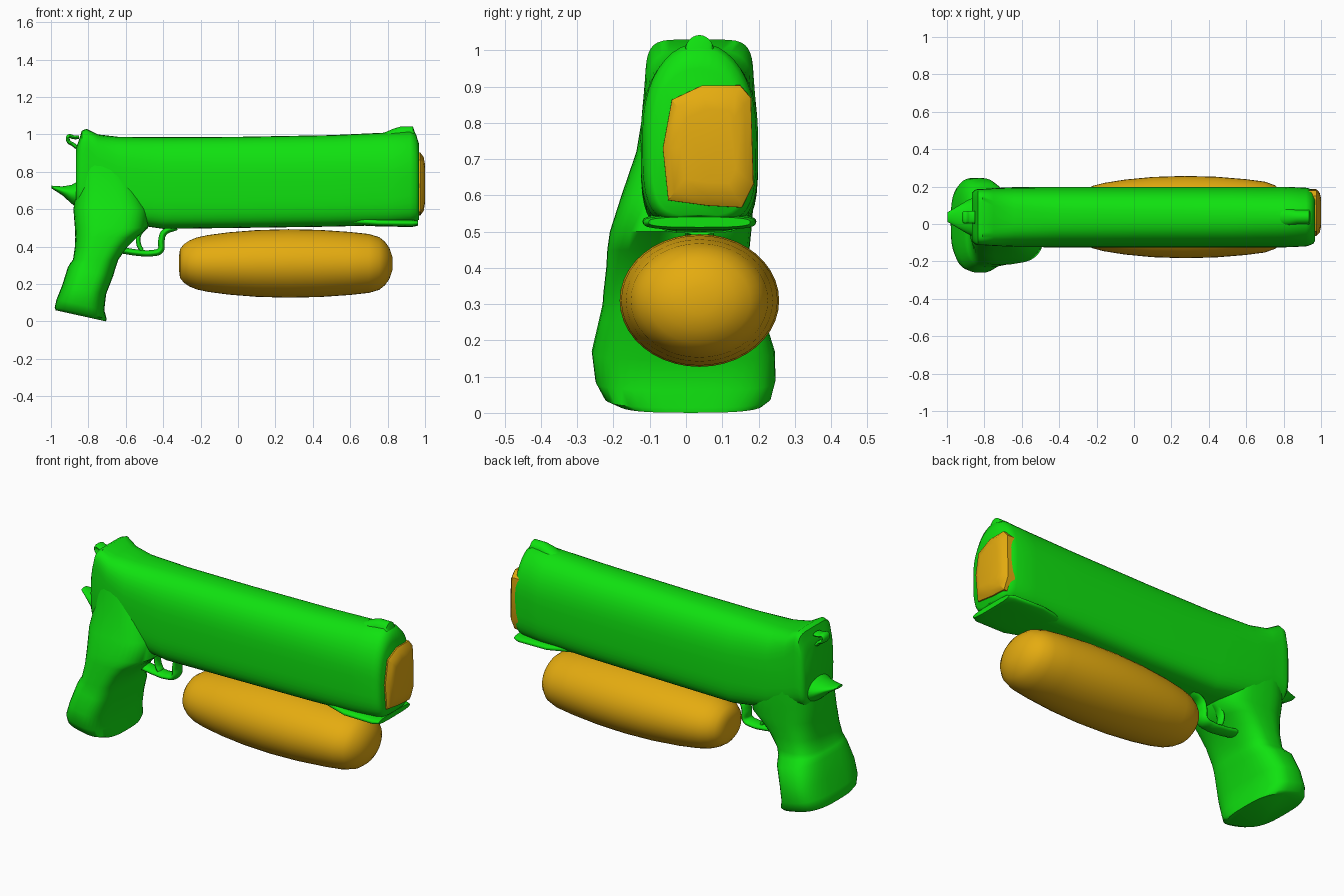
import bpy, bmesh, math
from mathutils import Vector

cube = bpy.data.objects.get("Cube")
if cube:
    bpy.data.objects.remove(cube, do_unlink=True)

MID = 0.037  # sideways centre line


def material(name, rgb):
    m = bpy.data.materials.new(name)
    m.use_nodes = True
    m.diffuse_color = (*rgb, 1)
    m.node_tree.nodes["Principled BSDF"].inputs["Base Color"].default_value = (*rgb, 1)
    return m


green = material("bright green", (0.005, 0.76, 0.005))
amber = material("amber", (0.78, 0.41, 0.005))


def smooth(ob, angle=50):
    bpy.ops.object.select_all(action="DESELECT")
    ob.select_set(True)
    bpy.context.view_layer.objects.active = ob
    bpy.ops.object.shade_smooth_by_angle(angle=math.radians(angle))


def oval(a0, a1, b0, b1, n_top=2.0, n_low=2.0, count=40):
    """Rounded outline filling a box, with its own squareness above and below."""
    pts = []
    for i in range(count):
        t = math.tau * i / count
        c, s = math.cos(t), math.sin(t)
        e = 2 / (n_top if s > 0 else n_low)
        a = math.copysign(abs(c) ** e, c)
        b = math.copysign(abs(s) ** e, s)
        pts.append(((a0 + a1) / 2 + a * (a1 - a0) / 2, (b0 + b1) / 2 + b * (b1 - b0) / 2))
    return pts


def loft(name, rings, mat, angle=50):
    bm = bmesh.new()
    rows = [[bm.verts.new(p) for p in ring] for ring in rings]
    for r, q in zip(rows, rows[1:]):
        for i in range(len(r)):
            j = (i + 1) % len(r)
            bm.faces.new((r[i], r[j], q[j], q[i]))
    bm.faces.new(rows[0])
    bm.faces.new(rows[-1])
    bmesh.ops.recalc_face_normals(bm, faces=bm.faces)
    me = bpy.data.meshes.new(name)
    bm.to_mesh(me)
    bm.free()
    me.materials.append(mat)
    ob = bpy.data.objects.new(name, me)
    bpy.context.collection.objects.link(ob)
    smooth(ob, angle)
    return ob


def along_x(x, outline):
    return [Vector((x, y, z)) for y, z in outline]


def rod(name, path, radius, widen):
    """Round bar through (x, z) points, stretched sideways."""
    cu = bpy.data.curves.new(name, "CURVE")
    cu.dimensions = "3D"
    cu.bevel_depth = radius
    cu.bevel_resolution = 3
    cu.use_fill_caps = True
    sp = cu.splines.new("BEZIER")
    sp.bezier_points.add(len(path) - 1)
    for p, (x, z) in zip(sp.bezier_points, path):
        p.co = (x, 0, z)
        p.handle_left_type = p.handle_right_type = "AUTO"
    ob = bpy.data.objects.new(name, cu)
    bpy.context.collection.objects.link(ob)
    ob.location.y = MID
    ob.scale.y = widen
    cu.materials.append(green)
    bpy.ops.object.select_all(action="DESELECT")
    ob.select_set(True)
    bpy.context.view_layer.objects.active = ob
    bpy.ops.object.convert(target="MESH")
    smooth(bpy.context.object)


# Long barrel housing: x, half width, bottom, top, squareness of the top
housing = [
    (-0.865, 0.13, 0.62, 0.93, 4), (-0.85, 0.145, 0.6, 0.97, 5),
    (-0.835, 0.15, 0.6, 1.02, 6), (-0.81, 0.15, 0.59, 1.03, 6),
    (-0.75, 0.155, 0.57, 1.0, 4), (-0.64, 0.16, 0.53, 0.987, 3),
    (-0.4, 0.162, 0.495, 0.985, 2.6), (0, 0.162, 0.5, 0.987, 2.5),
    (0.5, 0.162, 0.507, 0.996, 2.4), (0.8, 0.162, 0.515, 1.01, 2.2),
    (0.92, 0.157, 0.525, 1.02, 2.1), (0.95, 0.147, 0.53, 1.005, 2.1),
    (0.968, 0.13, 0.545, 0.95, 2.3)]
loft("barrel_housing", [along_x(x, oval(MID - w, MID + w, lo, hi, n, 4))
                        for x, w, lo, hi, n in housing], green)

# Grip: height, rear, front, right side, left side, slope along x
grip = [
    (0.03, -0.975, -0.705, -0.19, 0.215, -0.22), (0.045, -0.98, -0.703, -0.225, 0.235, -0.22),
    (0.09, -0.97, -0.715, -0.25, 0.247, -0.22), (0.17, -0.94, -0.705, -0.26, 0.245, -0.2),
    (0.265, -0.91, -0.668, -0.238, 0.215, -0.2), (0.3, -0.895, -0.655, -0.23, 0.18, -0.12),
    (0.33, -0.882, -0.64, -0.228, 0.17, 0), (0.4, -0.872, -0.59, -0.22, 0.17, 0),
    (0.45, -0.87, -0.54, -0.217, 0.175, 0), (0.5, -0.872, -0.48, -0.21, 0.18, 0),
    (0.6, -0.88, -0.48, -0.178, 0.188, 0), (0.72, -0.863, -0.53, -0.137, 0.193, 0),
    (0.85, -0.863, -0.6, -0.115, 0.19, 0)]
rings = []
for z, x0, x1, y0, y1, slope in grip:
    rings.append([Vector((x, y, z + slope * (x - (x0 + x1) / 2)))
                  for x, y in oval(x0, x1, y0, y1, 3, 3)])
loft("grip", rings, green)

# Spur at the back of the grip
loft("rear_spur", [along_x(x, oval(MID - w, MID + w, lo, hi))
                   for x, w, lo, hi in [(-0.82, 0.12, 0.57, 0.77), (-0.89, 0.09, 0.63, 0.73),
                                        (-0.94, 0.06, 0.675, 0.722), (-0.998, 0.025, 0.712, 0.726)]], green)

# Front sight ridge
loft("front_sight", [along_x(x, oval(MID - w, MID + w, 0.95, hi))
                     for x, w, hi in [(0.76, 0.05, 1.0), (0.83, 0.045, 1.03), (0.87, 0.04, 1.042),
                                      (0.935, 0.04, 1.042), (0.953, 0.035, 0.99)]], green)

# Flared lip under the muzzle
loft("muzzle_lip", [along_x(x, oval(MID - w, MID + w, lo, hi, 3, 3))
                    for x, w, lo, hi in [(0.62, 0.12, 0.515, 0.56), (0.75, 0.157, 0.508, 0.548),
                                         (0.93, 0.155, 0.505, 0.545), (0.962, 0.14, 0.512, 0.54)]], green)

# Hammer loop, trigger and trigger guard
rod("hammer_loop", [(-0.85, 0.985), (-0.88, 0.985), (-0.905, 0.99), (-0.907, 0.965), (-0.88, 0.945),
                    (-0.85, 0.92)], 0.011, 3)
rod("trigger", [(-0.49, 0.51), (-0.53, 0.46), (-0.53, 0.41), (-0.515, 0.38)], 0.013, 2)
rod("trigger_guard", [(-0.33, 0.505), (-0.395, 0.475), (-0.41, 0.43), (-0.415, 0.38), (-0.46, 0.365),
                      (-0.54, 0.368), (-0.62, 0.38)], 0.018, 2.2)

# Rounded canister slung under the barrel: x, relative radius
canister = [(-0.315, 0.22), (-0.31, 0.42), (-0.29, 0.56), (-0.26, 0.67), (-0.22, 0.76), (-0.16, 0.83),
            (-0.05, 0.91), (0.1, 0.975), (0.27, 1), (0.44, 0.98), (0.6, 0.92), (0.7, 0.86),
            (0.755, 0.77), (0.785, 0.64), (0.81, 0.45), (0.825, 0.2)]
loft("under_barrel_canister", [along_x(x, oval(MID - 0.22 * r, MID + 0.22 * r,
                                              0.31 - 0.183 * r, 0.31 + 0.183 * r))
                               for x, r in canister], amber)

# Faceted muzzle plug, narrowing towards its flat face
outline = [(-0.05, 0.585), (-0.065, 0.73), (-0.04, 0.865), (0.045, 0.905), (0.15, 0.905),
           (0.18, 0.87), (0.187, 0.63), (0.155, 0.565), (0.06, 0.57)]
centre = Vector((0.062, 0.735))
loft("muzzle_plug", [along_x(x, [centre + (Vector(p) - centre) * s for p in outline])
                     for x, s in [(0.93, 1), (0.975, 0.99), (0.993, 0.84), (1.0, 0.6)]], amber, 35)
